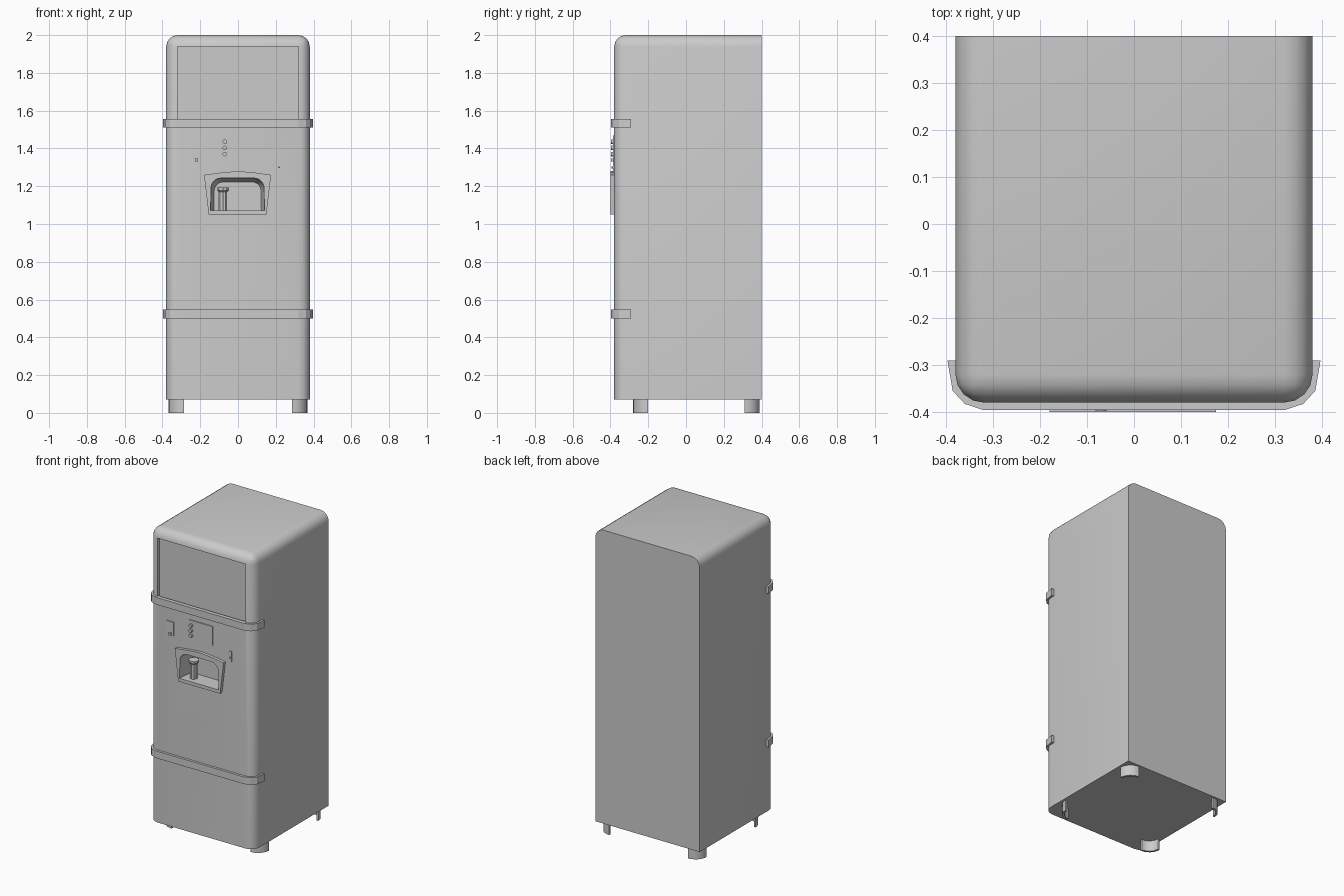
import bpy, bmesh, math
from mathutils import Vector

cube = bpy.data.objects.get("Cube")
if cube:
    bpy.data.objects.remove(cube, do_unlink=True)

grey = bpy.data.materials.new("light_grey")
grey.use_nodes = True
grey.diffuse_color = (0.6, 0.6, 0.6, 1)
grey.node_tree.nodes["Principled BSDF"].inputs["Base Color"].default_value = (0.6, 0.6, 0.6, 1)


def finish(name, bm, smooth=None):
    """Turn a bmesh into a named, coloured object."""
    bmesh.ops.recalc_face_normals(bm, faces=bm.faces)
    mesh = bpy.data.meshes.new(name)
    bm.to_mesh(mesh)
    bm.free()
    mesh.materials.append(grey)
    obj = bpy.data.objects.new(name, mesh)
    bpy.context.collection.objects.link(obj)
    if smooth:
        shade(obj, smooth)
    return obj


def shade(obj, angle):
    bpy.ops.object.select_all(action="DESELECT")
    obj.select_set(True)
    bpy.context.view_layer.objects.active = obj
    bpy.ops.object.shade_smooth_by_angle(angle=math.radians(angle))


def loft(name, loops, smooth=None):
    """Closed solid through matching loops of points."""
    bm = bmesh.new()
    rings = [[bm.verts.new(p) for p in loop] for loop in loops]
    n = len(rings[0])
    for a, b in zip(rings, rings[1:]):
        for i in range(n):
            j = (i + 1) % n
            bm.faces.new((a[i], a[j], b[j], b[i]))
    bm.faces.new(rings[0])
    bm.faces.new(rings[-1])
    return finish(name, bm, smooth)


def slab(name, pts, y0, y1, smooth=None):
    """Front-facing outline (x, z) extruded along y."""
    return loft(name, [[(x, y, z) for x, z in pts] for y in (y0, y1)], smooth)


def upright(name, pts, z0, z1, smooth=None):
    """Plan outline (x, y) extruded along z."""
    return loft(name, [[(x, y, z) for x, y in pts] for z in (z0, z1)], smooth)


def rect(x0, x1, z0, z1):
    return [(x0, z0), (x1, z0), (x1, z1), (x0, z1)]


def arc(cx, cy, r, a0, a1, steps):
    angles = [math.radians(a0 + (a1 - a0) * i / steps) for i in range(steps + 1)]
    return [(cx + r * math.cos(a), cy + r * math.sin(a)) for a in angles]


def cut(target, cutter):
    mod = target.modifiers.new("cut", "BOOLEAN")
    mod.operation, mod.solver, mod.object = "DIFFERENCE", "EXACT", cutter
    bpy.context.view_layer.objects.active = target
    bpy.ops.object.modifier_apply(modifier=mod.name)


# Cabinet: rounded at the front and over the top, sharp at back and bottom
bm = bmesh.new()
bmesh.ops.create_cube(bm, size=1)
for v in bm.verts:
    v.co = Vector((v.co.x * 0.76, v.co.y * 0.78 + 0.01, v.co.z * 1.93 + 1.035))


def rounded(edge):
    a, b = (v.co for v in edge.verts)
    mid = (a + b) / 2
    front_upright = mid.y < -0.3 and abs(a.z - b.z) > 1
    top_rim = mid.z > 1.9 and mid.y < 0.3
    return front_upright or top_rim


bmesh.ops.bevel(bm, geom=[e for e in bm.edges if rounded(e)], offset=0.06,
                segments=4, profile=0.5, affect="EDGES")
cabinet = finish("cabinet", bm)

# Dispenser surround
surround = slab("dispenser_surround",
                [(-0.155, 1.05), (0.15, 1.05), (0.175, 1.26), (0.09, 1.272),
                 (0, 1.28), (-0.09, 1.272), (-0.18, 1.26)], -0.40, -0.375)

# Cutters: display recess, and a dispenser niche that narrows inward
display_cutter = slab("display_cutter", rect(-0.32, 0.32, 1.53, 1.94), -0.5, -0.358)
opening = ([(-0.145, 1.072), (0.14, 1.072)] + arc(0.085, 1.19, 0.053, 0, 90, 5)
           + arc(-0.09, 1.19, 0.053, 90, 180, 5))


def niche_loop(y, s):
    return [(x * s, y, 1.072 + (z - 1.072) * s) for x, z in opening]


niche_cutter = loft("niche_cutter", [niche_loop(-0.45, 1), niche_loop(-0.39, 1),
                                     niche_loop(-0.33, 0.96), niche_loop(-0.29, 0.88)])
cut(cabinet, display_cutter)
cut(cabinet, niche_cutter)
cut(surround, niche_cutter)
for cutter in (display_cutter, niche_cutter):
    bpy.data.objects.remove(cutter, do_unlink=True)
shade(cabinet, 35)

# Wrap-around trim bands
half = [(0.397, -0.29), (0.386, -0.355), (0.36, -0.383), (0.32, -0.396)]
inner = [(0.30, -0.37), (0.345, -0.355), (0.365, -0.33), (0.375, -0.29)]
flip = lambda pts: [(-x, y) for x, y in reversed(pts)]
for name, z in (("lower_band", 0.50), ("upper_band", 1.51)):
    upright(name, half + flip(half) + flip(inner) + inner, z, z + 0.047)

# Curved corner feet
for side, sx in (("left", 1), ("right", -1)):
    for end, cy, sy in (("front", -0.20, -1), ("back", 0.31, 1)):
        outline = arc(0, 0, 0.08, 0, 90, 6) + arc(0, 0, 0.066, 90, 0, 6)
        upright(f"{end}_{side}_foot",
                [(sx * (0.287 + x), cy + sy * y) for x, y in outline], 0, 0.075, 35)

# Fluted spout inside the niche
profile = [(0.024, 1.07), (0.024, 1.17), (0.033, 1.178), (0.033, 1.192)]
loops = []
for r, z in profile:
    loops.append([(-0.08 + x, -0.345 + y, z) for i in range(20)
                  for x, y in arc(0, 0, r * (1 if i % 2 else 0.88), 18 * i, 18 * i, 1)[:1]])
loft("spout", loops)

# Raised control plates
slab("button_panel", rect(-0.09, 0.085, 1.345, 1.468), -0.386, -0.375)
slab("coin_plate", rect(-0.25, -0.20, 1.33, 1.42), -0.386, -0.375)
slab("coin_button", rect(-0.228, -0.212, 1.332, 1.348), -0.396, -0.375)
slab("lock_plate", rect(0.205, 0.222, 1.27, 1.34), -0.386, -0.375)
slab("lock_pin", arc(0.217, 1.30, 0.005, 0, 315, 7), -0.394, -0.375)
for i in range(3):
    slab(f"selector_button_{i + 1}", arc(-0.07, 1.37 + 0.033 * i, 0.012, 0, 330, 11),
         -0.398, -0.375, 35)
